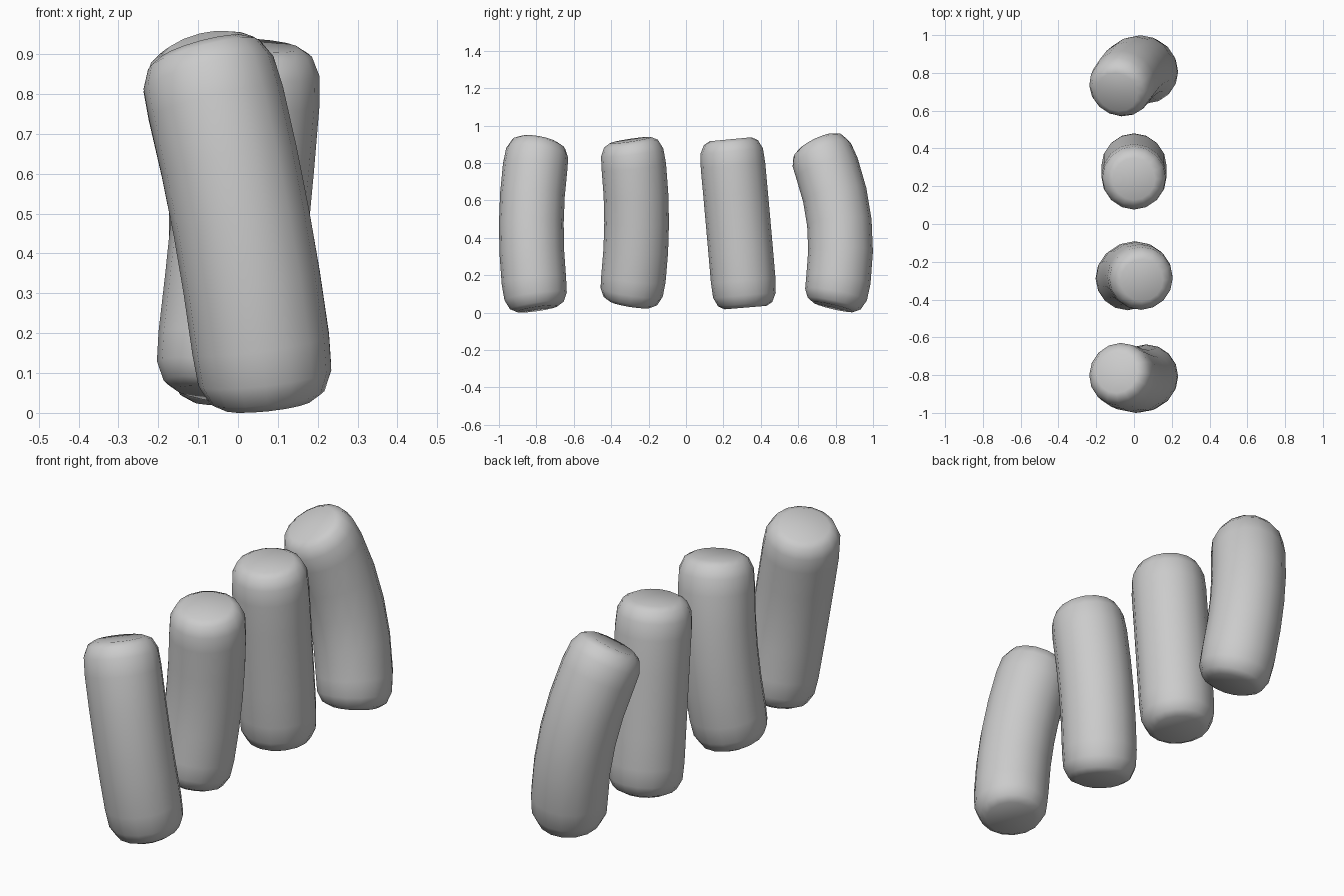
import bpy, bmesh, math
from mathutils import Vector, Matrix

if "Cube" in bpy.data.objects:
    bpy.data.objects.remove(bpy.data.objects["Cube"])

SIDES, RADIUS = 16, 0.173
# rounded end: (distance along the axis, radius)
END = [(0.0, 0.112), (0.018, 0.145), (0.065, 0.168)]


def bent_roll(name, p0, mid, p1):
    """Round-edged cylinder swept along a parabola through three points."""
    p0, mid, p1 = Vector(p0), Vector(mid), Vector(p1)
    ctrl = mid * 2 - (p0 + p1) / 2
    length = (p1 - p0).length

    def path(t):
        pos = p0 * (1 - t) ** 2 + ctrl * 2 * t * (1 - t) + p1 * t * t
        tan = (ctrl - p0) * (1 - t) + (p1 - ctrl) * t
        return pos, tan.normalized()

    stations = [(d / length, r) for d, r in END]
    stations += [(t, RADIUS) for t in (0.16, 0.33, 0.5, 0.67, 0.84)]
    stations += [(1 - d / length, r) for d, r in reversed(END)]

    bm = bmesh.new()
    rings = []
    for t, r in stations:
        pos, tan = path(t)
        rot = Vector((0, 0, 1)).rotation_difference(tan)
        rings.append([bm.verts.new(pos + rot @ Vector((
            r * math.cos(2 * math.pi * i / SIDES),
            r * math.sin(2 * math.pi * i / SIDES), 0))) for i in range(SIDES)])
    # side walls
    for a, b in zip(rings, rings[1:]):
        for i in range(SIDES):
            j = (i + 1) % SIDES
            bm.faces.new((a[i], a[j], b[j], b[i]))
    # end caps as fans
    for ring, p in ((rings[0][::-1], p0), (rings[-1], p1)):
        c = bm.verts.new(p)
        for i in range(SIDES):
            bm.faces.new((ring[i], ring[(i + 1) % SIDES], c))
    bmesh.ops.recalc_face_normals(bm, faces=bm.faces)
    for f in bm.faces:
        f.smooth = True
    me = bpy.data.meshes.new(name)
    bm.to_mesh(me)
    bm.free()
    ob = bpy.data.objects.new(name, me)
    bpy.context.collection.objects.link(ob)
    return ob


# four bent rolls, front to back
bent_roll("front_roll", (0.075, -0.795, 0.02), (0.008, -0.827, 0.48), (-0.09, -0.785, 0.915))
bent_roll("front_middle_roll", (-0.045, -0.30, 0.045), (0.005, -0.264, 0.48), (0.042, -0.297, 0.922))
bent_roll("back_middle_roll", (0, 0.318, 0.027), (0, 0.279, 0.48), (0, 0.238, 0.927))
bent_roll("back_roll", (0.075, 0.788, 0.03), (0.008, 0.82, 0.48), (-0.09, 0.698, 0.905))
